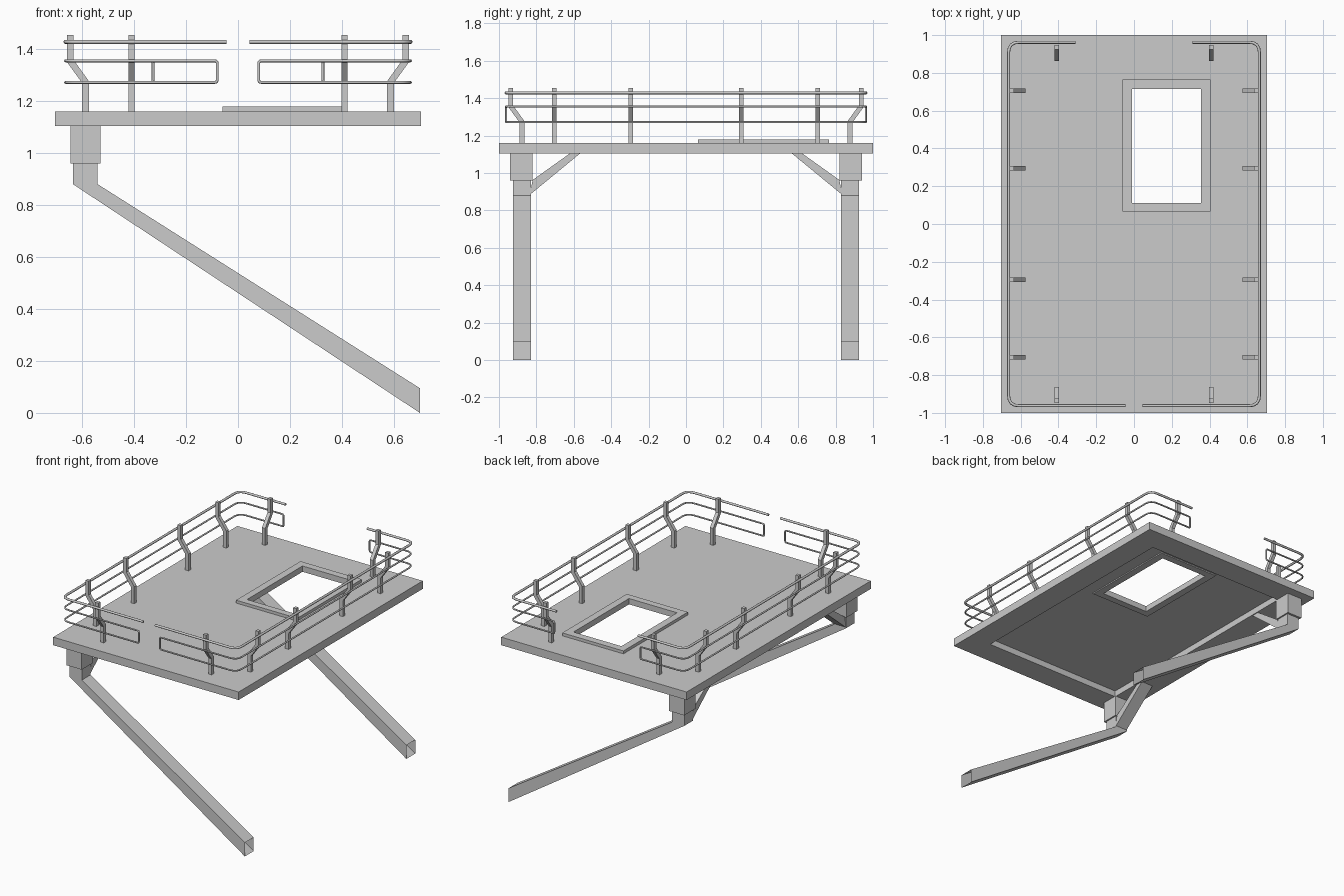
import bpy, bmesh
from mathutils import Vector, Matrix

if "Cube" in bpy.data.objects:
    bpy.data.objects.remove(bpy.data.objects["Cube"])


def finish(name, bm):
    bmesh.ops.recalc_face_normals(bm, faces=bm.faces)
    me = bpy.data.meshes.new(name)
    bm.to_mesh(me)
    bm.free()
    ob = bpy.data.objects.new(name, me)
    bpy.context.collection.objects.link(ob)
    return ob


def rect_rings(name, rings):
    """Closed ring solid: rings of (x0, x1, y0, y1, z) bridged in order."""
    bm = bmesh.new()
    loops = [[bm.verts.new(p) for p in ((a, c, z), (b, c, z), (b, d, z), (a, d, z))]
             for a, b, c, d, z in rings]
    for r0, r1 in zip(loops, loops[1:] + loops[:1]):
        for i in range(4):
            j = (i + 1) % 4
            bm.faces.new((r0[i], r0[j], r1[j], r1[i]))
    return finish(name, bm)


def prism(name, profile, axes, origin, thick, open_side=None):
    """Extrude a (u, z) profile; axes = (u direction, thickness direction)."""
    u, t = Vector(axes[0]), Vector(axes[1])
    bm = bmesh.new()
    caps = [[bm.verts.new(Vector(origin) + u * p + Vector((0, 0, z)) + t * s * thick / 2)
             for p, z in profile] for s in (-1, 1)]
    n = len(profile)
    for c in caps:
        bm.faces.new(c)
    for i in range(n):
        if i != open_side:
            j = (i + 1) % n
            bm.faces.new((caps[0][i], caps[0][j], caps[1][j], caps[1][i]))
    return finish(name, bm)


def rail(name, pts, radii, depth, cyclic=False):
    """Round tube through points, each corner filleted by its radius."""
    pts = [Vector(p) for p in pts]
    path = []
    for i, p in enumerate(pts):
        r = radii[i]
        if r == 0:
            path.append(p)
            continue
        a = p + (pts[i - 1] - p).normalized() * r
        b = p + (pts[(i + 1) % len(pts)] - p).normalized() * r
        for k in range(5):
            s = k / 4
            path.append(a * (1 - s) ** 2 + p * 2 * s * (1 - s) + b * s * s)
    cu = bpy.data.curves.new(name, 'CURVE')
    cu.dimensions = '3D'
    cu.bevel_depth = depth
    cu.bevel_resolution = 2
    cu.use_fill_caps = not cyclic
    sp = cu.splines.new('POLY')
    sp.points.add(len(path) - 1)
    for q, p in zip(sp.points, path):
        q.co = (*p, 1)
    sp.use_cyclic_u = cyclic
    ob = bpy.data.objects.new(name, cu)
    bpy.context.collection.objects.link(ob)


# Deck with recessed underside and hatch opening
outer = (-0.705, 0.705, -1, 1)
rim = (-0.535, 0.535, -0.83, 0.83)
frame_out = (-0.06, 0.405, 0.065, 0.765)
frame_in = (-0.01, 0.355, 0.112, 0.715)
rect_rings("deck", [outer + (1.105,), outer + (1.16,), frame_out + (1.16,),
                    frame_out + (1.148,), rim + (1.148,), rim + (1.105,)])
rect_rings("hatch_frame", [frame_out + (1.14,), frame_out + (1.18,),
                           frame_in + (1.18,), frame_in + (1.14,)])

# Supports: socket, bent leg with open foot, brace
X, Y = (1, 0, 0), (0, 1, 0)
socket = [(-0.645, 0.96), (-0.53, 0.96), (-0.53, 1.105), (-0.645, 1.105)]
leg = [(-0.635, 0.97), (-0.635, 0.88), (0.70, 0.0), (0.70, 0.095), (-0.54, 0.88), (-0.54, 0.97)]
brace = [(0.835, 0.883), (0.82, 0.962), (0.62, 1.105), (0.565, 1.105)]
for s, side in ((-1, "front"), (1, "back")):
    prism(side + "_socket", socket, (X, Y), (0, s * 0.88, 0), 0.12)
    prism(side + "_leg", leg, (X, Y), (0, s * 0.877, 0), 0.096, open_side=2)
    prism(side + "_brace", brace, ((0, s, 0), X), (-0.587, 0, 0), 0.09)

# Kinked railing posts; profile runs outward from its base
post = [(-0.013, 1.16), (0.013, 1.16), (0.013, 1.27), (0.071, 1.35), (0.071, 1.455),
        (0.047, 1.455), (0.047, 1.36), (-0.013, 1.277)]
for sx in (-1, 1):
    for y in (-0.705, -0.295, 0.295, 0.705):
        prism("side_post", post, ((sx, 0, 0), Y), (sx * 0.587, y, 0), 0.024)
    for sy in (-1, 1):
        prism("end_post", post, ((0, sy, 0), X), (sx * 0.41, sy * 0.877, 0), 0.024)

# Rails: one open top rail and one closed double rail per side
RX, RY, C = 0.664, 0.962, 0.055
for s, side in ((-1, "left"), (1, "right")):
    z = 1.428
    rail(side + "_top_rail",
         [(s * 0.045, -RY, z), (s * RX, -RY, z), (s * RX, RY, z), (s * 0.31, RY, z)],
         [0, C, C, 0], 0.008)
    lo, hi, f, b = 1.272, 1.355, 0.08, 0.327
    run = [(f, -RY), (RX, -RY), (RX, RY), (b, RY)]
    pts = [(s * x, y, hi) for x, y in run] + [(s * x, y, lo) for x, y in reversed(run)]
    rail(side + "_mid_rail", pts, [0.01, C, C, 0.01] * 2, 0.0055, cyclic=True)
